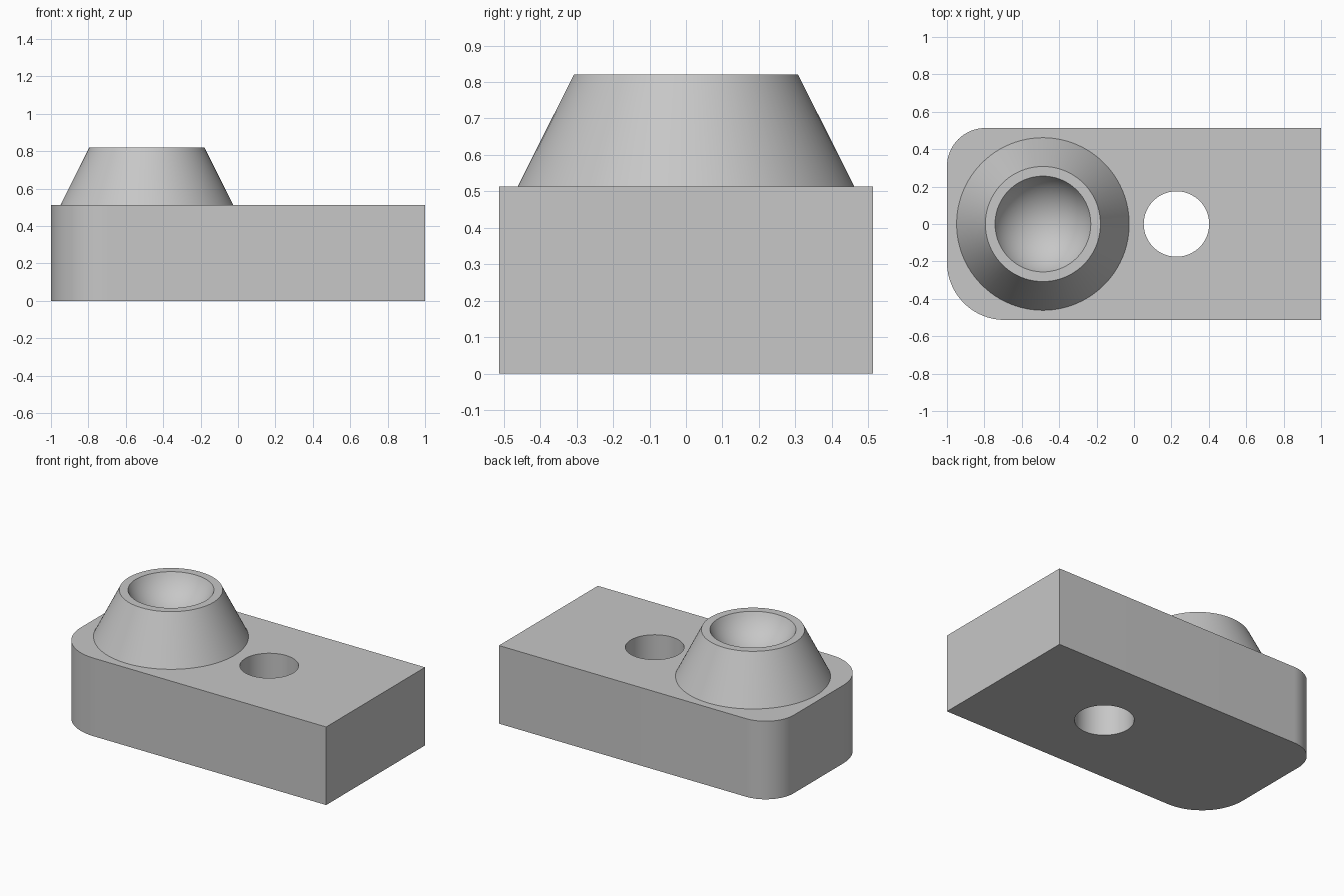
import bpy
import bmesh
from math import sin, cos, pi, atan, radians

if "Cube" in bpy.data.objects:
    bpy.data.objects.remove(bpy.data.objects["Cube"], do_unlink=True)

HALF_Y, BASE_TOP, TOP = 0.513, 0.513, 0.82
POST_X, HOLE_X, HOLE_R = -0.487, 0.227, 0.175
BOWL_R, BOWL_DEPTH = 0.256, 0.165

grey = bpy.data.materials.new("plain grey")
grey.use_nodes = True
colour = (0.57, 0.57, 0.57, 1)
grey.diffuse_color = colour
grey.node_tree.nodes["Principled BSDF"].inputs["Base Color"].default_value = colour


def make_object(name, bm):
    bmesh.ops.recalc_face_normals(bm, faces=bm.faces[:])
    mesh = bpy.data.meshes.new(name)
    bm.to_mesh(mesh)
    bm.free()
    mesh.materials.append(grey)
    obj = bpy.data.objects.new(name, mesh)
    bpy.context.collection.objects.link(obj)
    return obj


def activate(obj):
    bpy.ops.object.select_all(action='DESELECT')
    obj.select_set(True)
    bpy.context.view_layer.objects.active = obj


def smooth(obj):
    activate(obj)
    bpy.ops.object.shade_smooth_by_angle(angle=radians(30))


def prism(name, outline, z0, z1):
    bm = bmesh.new()
    face = bm.faces.new([bm.verts.new((x, y, z0)) for x, y in outline])
    side = bmesh.ops.extrude_face_region(bm, geom=[face])["geom"]
    verts = [v for v in side if isinstance(v, bmesh.types.BMVert)]
    bmesh.ops.translate(bm, verts=verts, vec=(0, 0, z1 - z0))
    return make_object(name, bm)


def arc(cx, cy, r, start, end, steps):
    angles = [start + (end - start) * i / steps for i in range(steps + 1)]
    return [(cx + r * cos(a), cy + r * sin(a)) for a in angles]


# Base block: two square corners, and two rounded ones of different radius
back_r, front_r = 0.205, 0.308
outline = [(1, -HALF_Y), (1, HALF_Y)]
outline += arc(-1 + back_r, HALF_Y - back_r, back_r, pi / 2, pi, 16)
outline += arc(-1 + front_r, -HALF_Y + front_r, front_r, pi, 1.5 * pi, 16)
base = prism("base_block", outline, 0, BASE_TOP)

# Through hole
cutter = prism("hole_cutter", arc(HOLE_X, 0, HOLE_R, 0, 2 * pi, 64)[:-1], -0.1, BASE_TOP + 0.1)
cutter.hide_render = True
cut = base.modifiers.new("through_hole", 'BOOLEAN')
cut.operation = 'DIFFERENCE'
cut.solver = 'EXACT'
cut.object = cutter
activate(base)
bpy.ops.object.modifier_apply(modifier=cut.name)
bpy.data.objects.remove(cutter, do_unlink=True)
smooth(base)

# Tapered post with a spherical cup, turned from one profile
tilt = 2 * atan(BOWL_DEPTH / BOWL_R)
sphere_r = BOWL_R / sin(tilt)
sphere_z = TOP - BOWL_DEPTH + sphere_r
profile = [(0.4615, BASE_TOP), (0.3077, TOP)]
for i in range(17):
    a = tilt * (1 - i / 16)
    profile.append((sphere_r * sin(a), sphere_z - sphere_r * cos(a)))

bm = bmesh.new()
verts = [bm.verts.new((r, 0, z)) for r, z in profile]
edges = [bm.edges.new(pair) for pair in zip(verts, verts[1:])]
bmesh.ops.spin(bm, geom=verts + edges, cent=(0, 0, 0), axis=(0, 0, 1),
               angle=2 * pi, steps=96, use_duplicate=False)
bmesh.ops.remove_doubles(bm, verts=bm.verts[:], dist=0.0001)
post = make_object("cup_post", bm)
# The surface is open underneath, so make sure it faces outwards
if next(p for p in post.data.polygons if p.center.z > TOP - 0.0001).normal.z < 0:
    post.data.flip_normals()
post.location.x = POST_X
smooth(post)
